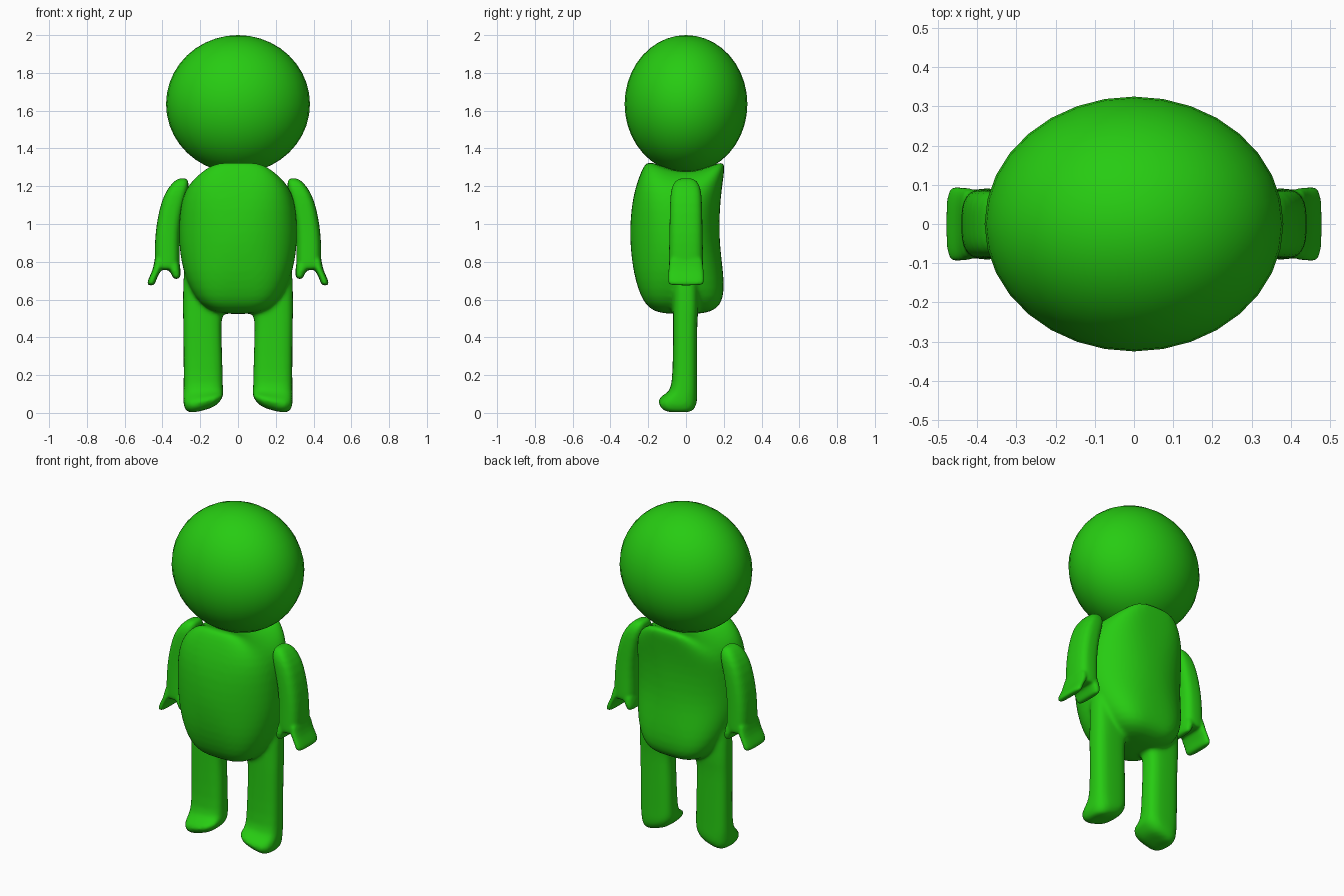
import bpy, bmesh, math

green = bpy.data.materials.new("bright_green")
green.diffuse_color = (0.02, 0.60, 0.006, 1)


def power(v, e):
    return math.copysign(abs(v) ** e, v)


def loft(bm, rings, exponent=lambda z: 3, segments=32, warp=None, side=1):
    """Add a closed solid skinned over rounded-box rings (z, x_min, x_max, y_min, y_max)."""
    loops = []
    for z, x0, x1, y0, y1 in rings:
        loop = []
        e = 2 / exponent(z)
        for i in range(segments):
            a = 2 * math.pi * i / segments
            x = (x0 + x1) / 2 + (x1 - x0) / 2 * power(math.cos(a), e)
            y = (y0 + y1) / 2 + (y1 - y0) / 2 * power(math.sin(a), e)
            loop.append(bm.verts.new((side * x, y, warp(x, y, z) if warp else z)))
        loops.append(loop)
    for a, b in zip(loops, loops[1:]):
        for i in range(segments):
            j = (i + 1) % segments
            bm.faces.new((a[i], a[j], b[j], b[i]))
    bm.faces.new(loops[0])
    bm.faces.new(loops[-1])


def finish(name, bm, voxel, smoothing):
    """Turn the solids into one smooth, blended object."""
    bmesh.ops.recalc_face_normals(bm, faces=bm.faces)
    mesh = bpy.data.meshes.new(name)
    bm.to_mesh(mesh)
    bm.free()
    mesh.materials.append(green)
    obj = bpy.data.objects.new(name, mesh)
    bpy.context.collection.objects.link(obj)
    sub = obj.modifiers.new("round", 'SUBSURF')
    sub.levels = sub.render_levels = 1
    fuse = obj.modifiers.new("fuse", 'REMESH')
    fuse.mode = 'VOXEL'
    fuse.voxel_size = voxel
    fuse.use_smooth_shade = True
    soft = obj.modifiers.new("blend", 'SMOOTH')
    soft.factor = 0.5
    soft.iterations = smoothing


# Head: slightly flattened ball
bpy.ops.mesh.primitive_uv_sphere_add(segments=32, ring_count=20, location=(0, 0, 1.635))
head = bpy.context.object
head.name = "head"
head.scale = (0.381, 0.325, 0.365)
head.data.materials.append(green)
bpy.ops.object.shade_smooth()


# Body: boxier toward the ends, top sags between the front and back rims
def boxiness(z):
    return 2.15 + 1.3 * min(1, abs(z - 0.93) / 0.36) ** 2


def saddle(x, y, z):
    w = min(max((z - 1.08) / 0.24, 0), 1)
    return z - 0.06 * w * w * max(0, 1 - (y / 0.2) ** 2)


body = [(0.523, 0.06, -0.10, 0.07), (0.537, 0.14, -0.17, 0.14), (0.575, 0.20, -0.218, 0.188),
        (0.65, 0.252, -0.253, 0.203), (0.75, 0.29, -0.279, 0.197), (0.85, 0.309, -0.292, 0.184),
        (0.95, 0.315, -0.298, 0.177), (1.08, 0.308, -0.291, 0.179), (1.18, 0.286, -0.272, 0.189),
        (1.26, 0.243, -0.245, 0.2), (1.315, 0.19, -0.22, 0.207), (1.34, 0.145, -0.195, 0.19),
        (1.335, 0.06, -0.10, 0.10)]


# Legs and feet: sole rises toward the inside
def sole(x, y, z):
    return z + 0.27 * max(0, 0.24 - x) * min(max((0.12 - z) / 0.08, 0), 1)


leg = [(-0.003, 0.14, 0.25, -0.09, 0.02), (0.01, 0.105, 0.277, -0.127, 0.045),
       (0.04, 0.079, 0.289, -0.151, 0.058), (0.07, 0.077, 0.29, -0.14, 0.06),
       (0.10, 0.078, 0.289, -0.097, 0.06), (0.14, 0.08, 0.288, -0.074, 0.059),
       (0.30, 0.083, 0.288, -0.069, 0.059), (0.45, 0.089, 0.29, -0.069, 0.059),
       (0.51, 0.086, 0.291, -0.069, 0.062), (0.55, 0.06, 0.292, -0.069, 0.067),
       (0.74, 0.06, 0.291, -0.069, 0.067), (0.85, 0.10, 0.27, -0.05, 0.05)]

bm = bmesh.new()
loft(bm, [(z, -w, w, f, b) for z, w, f, b in body], boxiness, 40, saddle)
for s in (1, -1):
    loft(bm, leg, warp=sole, side=s)
finish("body_and_legs", bm, 0.011, 8)

# Arms: bowed outward, rounded at the shoulder, as (z, x_min, x_max, half depth)
arm = [(1.243, 0.275, 0.31, 0.03), (1.23, 0.262, 0.335, 0.058), (1.19, 0.26, 0.372, 0.079),
       (1.12, 0.28, 0.407, 0.085), (1.0, 0.305, 0.432, 0.087), (0.9, 0.31, 0.441, 0.089),
       (0.8, 0.307, 0.441, 0.091), (0.77, 0.31, 0.44, 0.091), (0.755, 0.33, 0.425, 0.08)]
# Forked hands: a flared outer lobe and a short inner lobe
outer = [(0.85, 0.38, 0.438, 0.087), (0.77, 0.395, 0.446, 0.092), (0.73, 0.423, 0.464, 0.095),
         (0.70, 0.434, 0.478, 0.096), (0.683, 0.439, 0.481, 0.093), (0.674, 0.45, 0.472, 0.08)]
inner = [(0.82, 0.31, 0.39, 0.087), (0.76, 0.305, 0.37, 0.092), (0.735, 0.303, 0.352, 0.092),
         (0.717, 0.307, 0.346, 0.087), (0.708, 0.317, 0.336, 0.075)]
for name, s in (("right_arm", 1), ("left_arm", -1)):
    bm = bmesh.new()
    for part in (arm, outer, inner):
        loft(bm, [(z, a, b, -d, d) for z, a, b, d in part], side=s)
    finish(name, bm, 0.007, 8)
